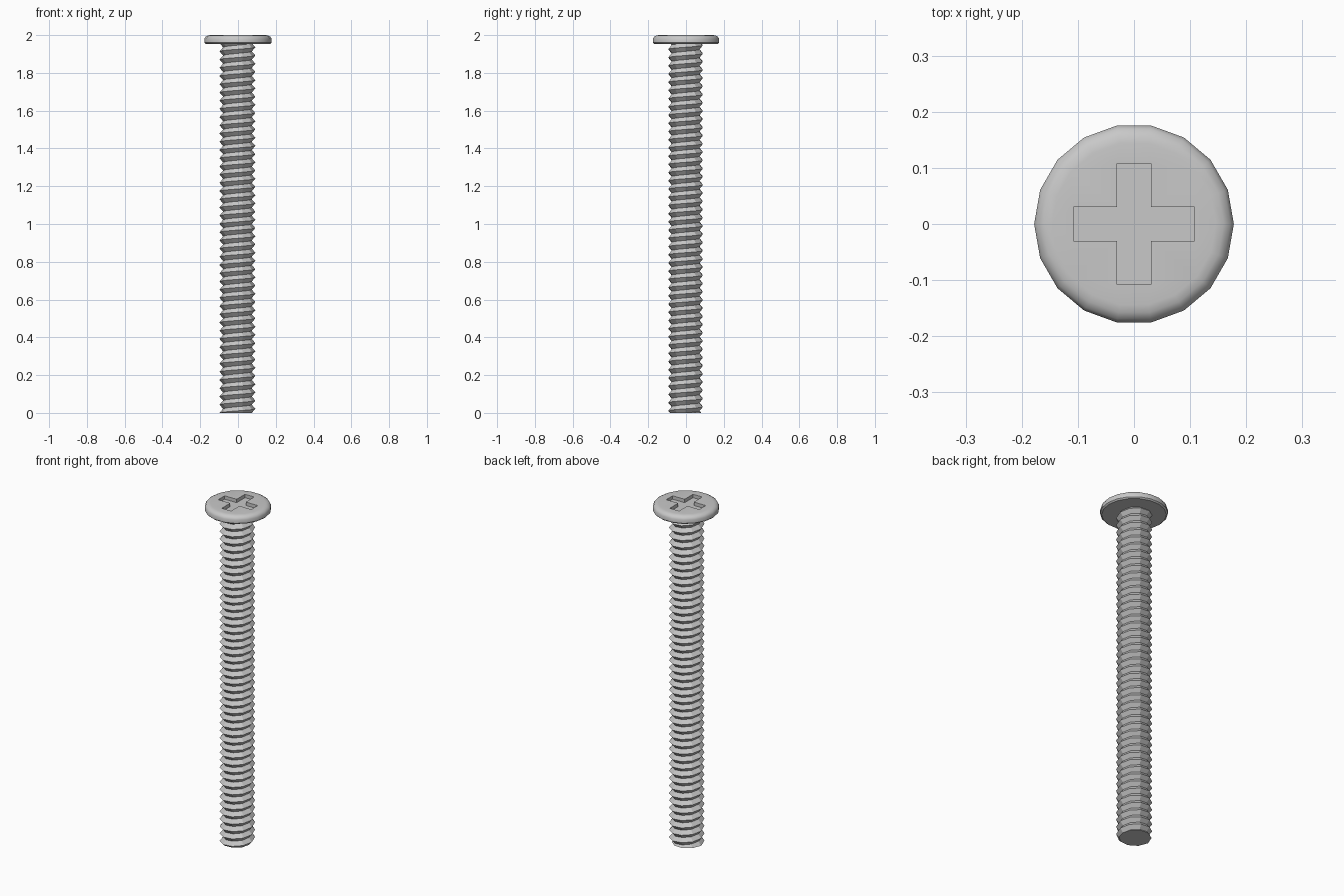
import bpy, bmesh, math

cube = bpy.data.objects.get("Cube")
if cube:
    bpy.data.objects.remove(cube, do_unlink=True)

# Single steel colour
steel = bpy.data.materials.new("steel_grey")
steel.use_nodes = True
colour = (0.58, 0.58, 0.58, 1)
steel.diffuse_color = colour
steel.node_tree.nodes["Principled BSDF"].inputs["Base Color"].default_value = colour


def finish(bm, name, angle):
    bmesh.ops.recalc_face_normals(bm, faces=bm.faces)
    mesh = bpy.data.meshes.new(name)
    bm.to_mesh(mesh)
    bm.free()
    obj = bpy.data.objects.new(name, mesh)
    bpy.context.collection.objects.link(obj)
    mesh.materials.append(steel)
    bpy.ops.object.select_all(action='DESELECT')
    obj.select_set(True)
    bpy.context.view_layer.objects.active = obj
    bpy.ops.object.shade_smooth_by_angle(angle=math.radians(angle))
    return obj


def ring(bm, radius, z, sides):
    return [bm.verts.new((radius * math.cos(2 * math.pi * i / sides),
                          radius * math.sin(2 * math.pi * i / sides), z))
            for i in range(sides)]


def bridge(bm, a, b):
    n = len(a)
    for i in range(n):
        j = (i + 1) % n
        bm.faces.new((a[i], a[j], b[j], b[i]))


def loop_edges(bm, verts):
    n = len(verts)
    out = []
    for i in range(n):
        pair = (verts[i], verts[(i + 1) % n])
        out.append(bm.edges.get(pair) or bm.edges.new(pair))
    return out


# Head: shallow rounded disc with a cross recess
TOP, SIDES = 2.0, 18
bm = bmesh.new()
profile = [(0.170, 1.953), (0.178, 1.960), (0.178, 1.980),
           (0.172, 1.991), (0.160, 1.998), (0.146, TOP)]
rings = [ring(bm, r, z, SIDES) for r, z in profile]
for low, high in zip(rings, rings[1:]):
    bridge(bm, low, high)
bm.faces.new(rings[0])

W, L, DEPTH = 0.03, 0.108, 0.02
quarter = [(L, -W), (L, W), (W, W)]
cross = []
for k in range(4):
    c, s = [(1, 0), (0, 1), (-1, 0), (0, -1)][k]
    cross += [(x * c - y * s, x * s + y * c) for x, y in quarter]
rim = [bm.verts.new((x, y, TOP)) for x, y in cross]
floor = [bm.verts.new((x, y, TOP - DEPTH)) for x, y in cross]
bridge(bm, rim, floor)
bm.faces.new(floor)
bmesh.ops.triangle_fill(bm, use_beauty=True, normal=(0, 0, 1),
                        edges=loop_edges(bm, rings[-1]) + loop_edges(bm, rim))
finish(bm, "screw_head", 35)

# Threaded shaft: right-handed V thread, trimmed flat at both ends
PITCH, SEG, CREST, ROOT = 0.0435, 10, 0.095, 0.076
SHAFT_TOP = 1.96
bm = bmesh.new()
crest, root = [], []
steps = int((SHAFT_TOP / PITCH + 5) * SEG)
for i in range(steps):
    a = 2 * math.pi * i / SEG
    z = PITCH * (i / SEG - 2.5)
    c, s = math.cos(a), math.sin(a)
    crest.append(bm.verts.new((CREST * c - 0.003, CREST * s - 0.002, z)))
    root.append(bm.verts.new((ROOT * c - 0.003, ROOT * s - 0.002, z + PITCH / 2)))
for i in range(steps - SEG - 1):
    bm.faces.new((crest[i], crest[i + 1], root[i + 1], root[i]))
    bm.faces.new((root[i], root[i + 1], crest[i + 1 + SEG], crest[i + SEG]))
for z, up in ((0, -1), (SHAFT_TOP, 1)):
    cut = bmesh.ops.bisect_plane(bm, geom=bm.verts[:] + bm.edges[:] + bm.faces[:],
                                 plane_co=(0, 0, z), plane_no=(0, 0, up),
                                 clear_outer=True)
    edges = [e for e in cut["geom_cut"] if isinstance(e, bmesh.types.BMEdge)]
    bmesh.ops.holes_fill(bm, edges=edges, sides=0)
finish(bm, "threaded_shaft", 25)
